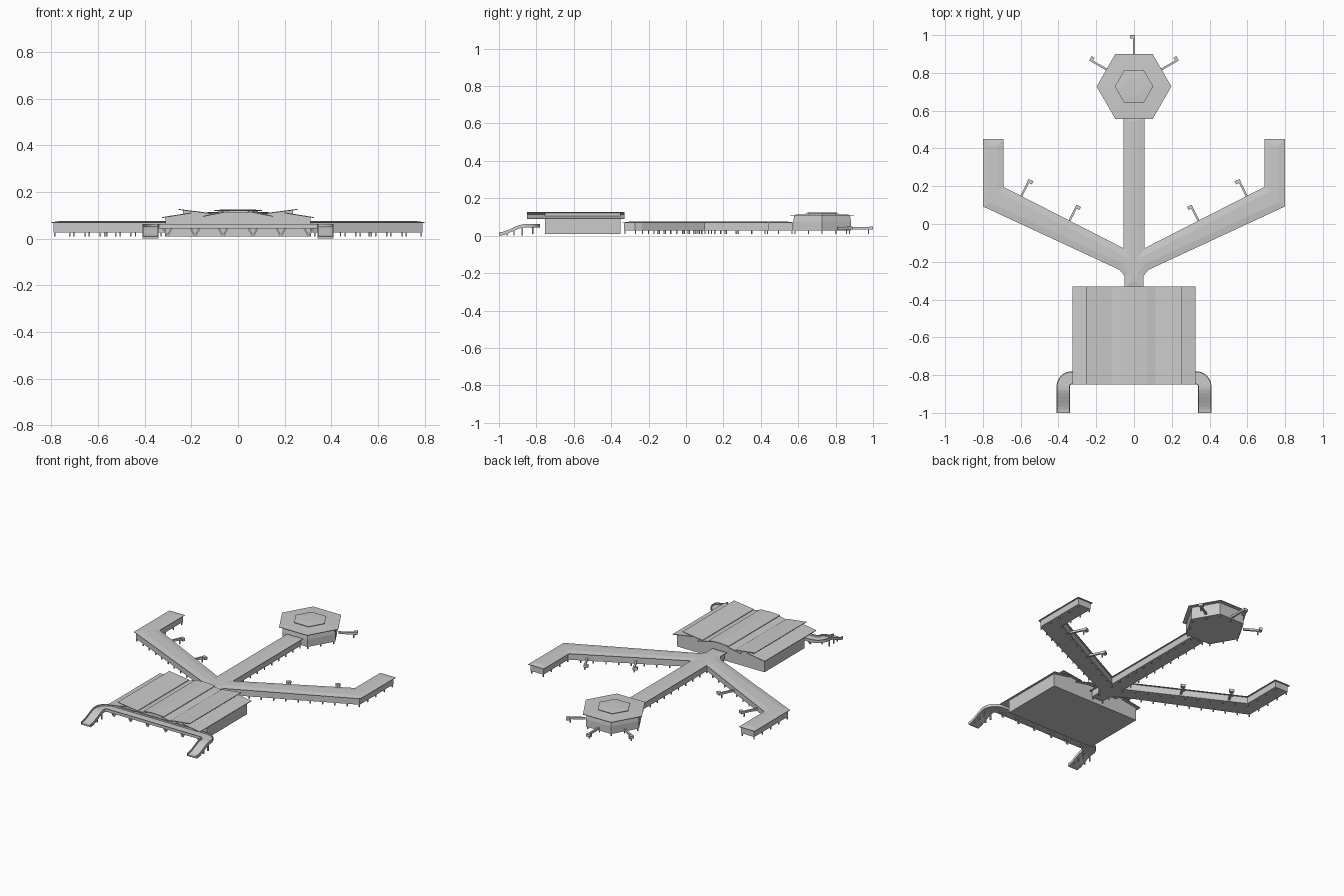
import bpy, bmesh, math
from mathutils import Vector

if "Cube" in bpy.data.objects:
    bpy.data.objects.remove(bpy.data.objects["Cube"])

grey = bpy.data.materials.new("light grey")
grey.use_nodes = True
COL = (0.6, 0.6, 0.6, 1)
grey.diffuse_color = COL
grey.node_tree.nodes["Principled BSDF"].inputs["Base Color"].default_value = COL


def finish(name, bm):
    bmesh.ops.recalc_face_normals(bm, faces=bm.faces)
    me = bpy.data.meshes.new(name)
    bm.to_mesh(me)
    bm.free()
    me.materials.append(grey)
    ob = bpy.data.objects.new(name, me)
    bpy.context.scene.collection.objects.link(ob)
    return ob


def loft(bm, rings):
    """Skin a list of closed rings and cap both ends."""
    rows = [[bm.verts.new(p) for p in r] for r in rings]
    n = len(rows[0])
    for a, b in zip(rows, rows[1:]):
        for i in range(n):
            j = (i + 1) % n
            bm.faces.new((a[i], a[j], b[j], b[i]))
    bm.faces.new(rows[0])
    bm.faces.new(rows[-1])


def at_z(pts, z):
    return [(p[0], p[1], z) for p in pts]


def inset(pts, d):
    """Move every edge of an anticlockwise outline inward by d."""
    out = []
    for i, p in enumerate(pts):
        p, a, b = Vector(p), Vector(pts[i - 1]), Vector(pts[(i + 1) % len(pts)])
        u, v = (p - a).normalized(), (b - p).normalized()
        nu, nv = Vector((-u.y, u.x)), Vector((-v.y, v.x))
        out.append(p + (nu + nv) * (d / (1 + nu.dot(nv))))
    return out


def prism(name, levels):
    bm = bmesh.new()
    loft(bm, [at_z(p, z) for p, z in levels])
    return finish(name, bm)


def extrude_y(bm, profile, y0, y1):
    loft(bm, [[(x, y, z) for x, z in profile] for y in (y0, y1)])


def beam(bm, a, b, w, z0, z1):
    a, b = Vector(a), Vector(b)
    d = (b - a).normalized()
    s = Vector((-d.y, d.x)) * w / 2
    foot = [a - s, b - s, b + s, a + s]
    loft(bm, [at_z(foot, z0), at_z(foot, z1)])


def post(bm, x, y, w, z0, z1):
    beam(bm, (x - w / 2, y), (x + w / 2, y), w, z0, z1)


def mirror(half):
    return half + [(-x, y) for x, y in reversed(half)]


# Main hall with a stepped top
hall = mirror([(0.31, 0.01), (0.31, 0.092), (0.235, 0.102), (0.235, 0.122),
               (0.125, 0.108), (0.125, 0.1), (0.06, 0.113)])
bm = bmesh.new()
extrude_y(bm, hall, -0.755, -0.35)
finish("main_hall", bm)

# Overlapping sloped roof plates
bm = bmesh.new()
T = 0.004
for s in (-1, 1):
    for x0, z0, x1, z1 in [(0.325, 0.092, 0.2, 0.112), (0.255, 0.127, 0.115, 0.109),
                           (0.15, 0.097, 0.05, 0.117)]:
        prof = [(s * x0, z0 - T), (s * x1, z1 - T), (s * x1, z1), (s * x0, z0)]
        extrude_y(bm, prof, -0.85, -0.33)
ridge = mirror([(0.07, 0.116), (0.07, 0.12)])
extrude_y(bm, ridge[:2] + [(0, 0.124)] + ridge[2:] + [(0, 0.12)], -0.85, -0.33)
finish("hall_roof", bm)

# Three-armed concourse: floor and walls, then a shallow hipped roof
outline = mirror([(0.05, -0.34), (0.05, -0.275), (0.076, -0.243), (0.8, 0.093),
                  (0.8, 0.45), (0.69, 0.45), (0.69, 0.196), (0.056, -0.128), (0.056, 0.58)])
walls = inset(outline, 0.009)
prism("concourse_walls", [(walls, 0.027), (walls, 0.067)])
prism("concourse_roof", [(outline, 0.067), (outline, 0.07), (inset(outline, 0.035), 0.075)])


# Hexagonal satellite
def hexagon(r):
    return [(r * math.cos(k * math.pi / 3), 0.728 + r * math.sin(k * math.pi / 3))
            for k in range(6)]


prism("satellite_walls", [(hexagon(0.178), 0.027), (hexagon(0.178), 0.075),
                          (hexagon(0.172), 0.108)])
prism("satellite_roof", [(hexagon(0.198), 0.107), (hexagon(0.198), 0.111),
                         (hexagon(0.09), 0.114)])
prism("satellite_lantern", [(hexagon(0.085), 0.112), (hexagon(0.085), 0.12)])
prism("satellite_cap", [(hexagon(0.102), 0.119), (hexagon(0.102), 0.122),
                        (hexagon(0.055), 0.125)])

# Posts below the concourse and satellite
bm = bmesh.new()
for loop in (inset(outline, 0.014), [Vector(p) for p in hexagon(0.168)]):
    for i, a in enumerate(loop):
        b = loop[(i + 1) % len(loop)]
        n = max(1, round((b - a).length / 0.075))
        for k in range(n):
            p = a.lerp(b, k / n)
            post(bm, p.x, p.y, 0.006, 0.01, 0.03)
finish("support_posts", bm)

# Boarding bridges: tunnel, cab and leg
bm = bmesh.new()
bridges = [((0, 0.88), (0, 1.0), 1)]
for s in (-1, 1):
    bridges += [((s * 0.14, 0.815), (s * 0.235, 0.87), s),
                ((s * 0.6, 0.14), (s * 0.553, 0.236), s),
                ((s * 0.345, 0.01), (s * 0.3, 0.1), s)]
for a, b, side in bridges:
    a, b = Vector(a), Vector(b)
    d = (b - a).normalized()
    turn = Vector((-d.y, d.x)) * side
    if abs(a.x) > 0.3:
        turn = -turn if turn.x * side > 0 else turn
    beam(bm, a, b, 0.011, 0.034, 0.047)
    c = b - d * 0.009
    beam(bm, c - turn * 0.005, c + turn * 0.022, 0.018, 0.032, 0.049)
    leg = a.lerp(b, 0.8)
    post(bm, leg.x, leg.y, 0.006, 0.01, 0.035)
finish("boarding_bridges", bm)


# Raised forecourt road with kerbs, curving down to the ground at both ends
def ramp(y):
    t = min(1, max(0, (y + 1) / 0.14))
    return 0.008 + 0.044 * t * t * (3 - 2 * t)


half = [((0.375, -1 + 0.14 * k / 8), (1, 0)) for k in range(8)]
for k in range(9):
    t = k * math.pi / 16
    n = (math.cos(t), math.sin(t))
    half.append(((0.33 + 0.045 * n[0], -0.86 + 0.045 * n[1]), n))
path = half + [((-p[0], p[1]), (-n[0], n[1])) for p, n in reversed(half)]
W, K = 0.035, 0.03
section = [(-W, -0.008), (W, -0.008), (W, 0.01), (K, 0.01),
           (K, 0), (-K, 0), (-K, 0.01), (-W, 0.01)]
bm = bmesh.new()
loft(bm, [[(p[0] + n[0] * u, p[1] + n[1] * u, ramp(p[1]) + v) for u, v in section]
          for p, n in path])
finish("forecourt_road", bm)

# V-shaped columns and ramp posts under the road
bm = bmesh.new()
for s in (-1, 1):
    for x in (0.064, 0.184, 0.303):
        for lean in (-0.02, 0.02):
            loft(bm, [[(s * x + o + i, -0.82 + j, z) for i, j in
                       ((-0.004, -0.004), (0.004, -0.004), (0.004, 0.004), (-0.004, 0.004))]
                      for o, z in ((0, 0.01), (lean, 0.046))])
    for y in (-0.955, -0.92, -0.875):
        for x in (0.35, 0.4):
            post(bm, s * x, y, 0.007, 0, ramp(y) - 0.004)
finish("road_columns", bm)
